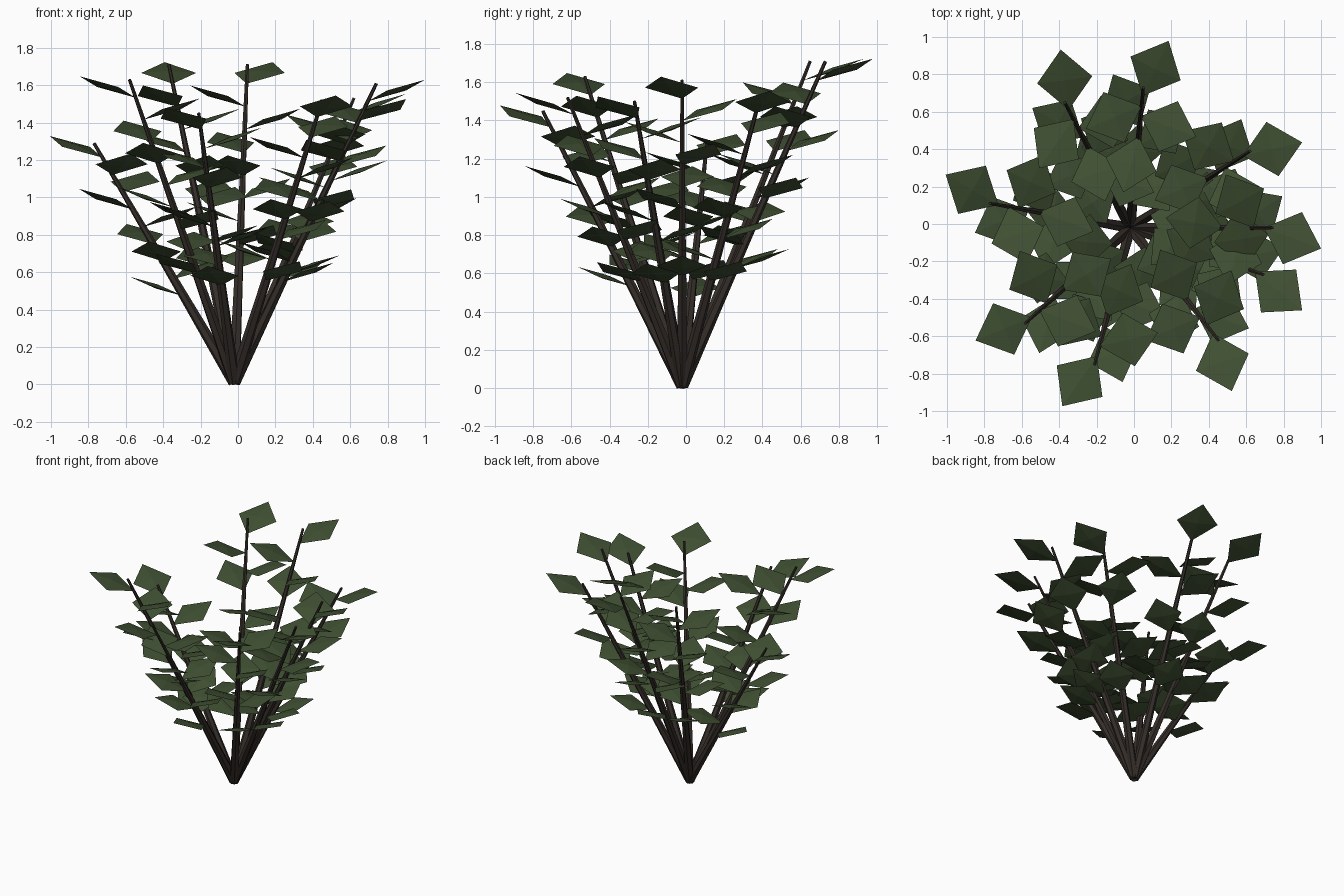
import bpy, bmesh, math
from mathutils import Vector, Matrix

if "Cube" in bpy.data.objects:
    bpy.data.objects.remove(bpy.data.objects["Cube"])


def material(name, rgb):
    m = bpy.data.materials.new(name)
    m.diffuse_color = (*rgb, 1)
    m.use_nodes = True
    m.node_tree.nodes["Principled BSDF"].inputs["Base Color"].default_value = m.diffuse_color
    return m


def finish(bm, name, mat):
    me = bpy.data.meshes.new(name)
    bm.to_mesh(me)
    bm.free()
    me.materials.append(mat)
    ob = bpy.data.objects.new(name, me)
    bpy.context.collection.objects.link(ob)


bark = material("bark", (0.035, 0.027, 0.022))
green = material("leaf_green", (0.05, 0.078, 0.032))

BASE = Vector((-0.02, -0.02, 0.012))
TIPS = [(0.05, 0.73, 1.71), (-0.37, 0.65, 1.71), (-0.77, 0.11, 1.29),
        (-0.58, -0.53, 1.63), (-0.21, -0.75, 1.45), (0.45, -0.62, 1.52),
        (0.69, -0.27, 1.50), (0.74, -0.02, 1.61), (0.62, 0.39, 1.53)]
LEAVES = 9
GOLDEN = math.radians(137.5)
TILT = math.radians(19.5)


def add_leaf(bm, pos, azimuth, length, width):
    # Thin faceted diamond, hinged at its inner corner and tilted upward
    mat = (Matrix.Translation(pos) @ Matrix.Rotation(azimuth, 4, 'Z')
           @ Matrix.Rotation(-TILT, 4, 'Y')
           @ Matrix.Translation((length / 2, 0, 0))
           @ Matrix.Diagonal((length / 2, width / 2, 0.012, 1)))
    rim = [bm.verts.new(mat @ Vector(c)) for c in
           ((1, 0, 0), (0, 1, 0), (-1, 0, 0), (0, -1, 0))]
    top = bm.verts.new(mat @ Vector((0, 0, 1)))
    low = bm.verts.new(mat @ Vector((0, 0, -1)))
    for k in range(4):
        a, b = rim[k], rim[(k + 1) % 4]
        bm.faces.new((a, b, top))
        bm.faces.new((b, a, low))


for n, tip in enumerate(TIPS, 1):
    # Straight tapering stem
    axis = Vector(tip) - BASE
    place = (Matrix.Translation(BASE + axis / 2)
             @ axis.to_track_quat('Z', 'Y').to_matrix().to_4x4())
    bm = bmesh.new()
    bmesh.ops.create_cone(bm, cap_ends=True, segments=6, radius1=0.033,
                          radius2=0.009, depth=axis.length, matrix=place)
    finish(bm, f"stem_{n}", bark)

    # Leaves spiralling up the stem
    heading = math.atan2(axis.y, axis.x)
    bm = bmesh.new()
    for i in range(LEAVES):
        t = i / (LEAVES - 1)
        size = 0.31 + 0.035 * t
        add_leaf(bm, BASE + axis * (0.36 + 0.58 * t),
                 heading - i * GOLDEN, size, size * 0.86)
    finish(bm, f"leaves_{n}", green)
